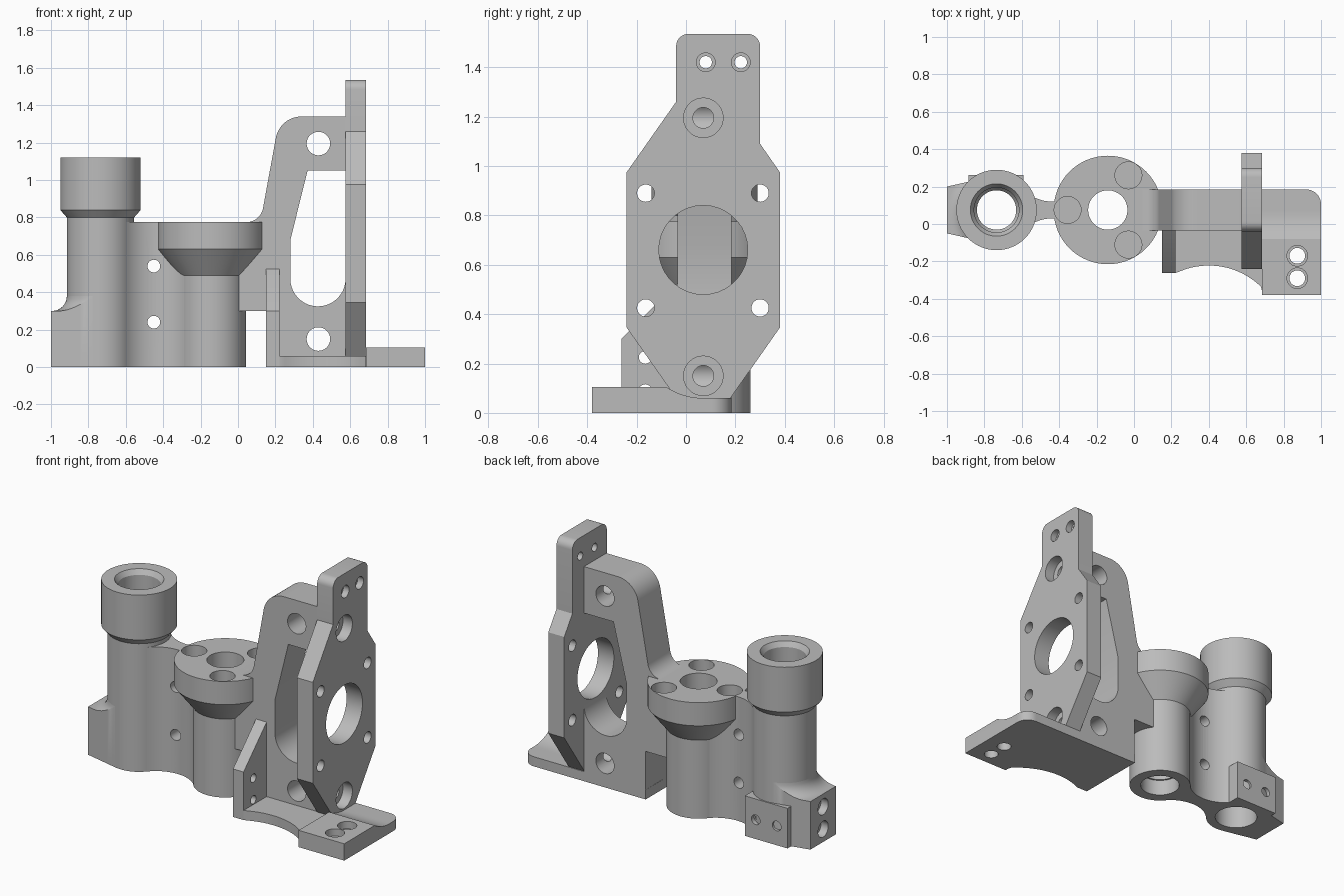
import bpy, bmesh
from math import sin, cos, pi, radians
from mathutils import Vector

cube = bpy.data.objects.get("Cube")
if cube:
    bpy.data.objects.remove(cube, do_unlink=True)

GREY = (0.5, 0.5, 0.5, 1)
grey = bpy.data.materials.new("plain grey")
grey.use_nodes = True
grey.diffuse_color = GREY
grey.node_tree.nodes["Principled BSDF"].inputs["Base Color"].default_value = GREY

ORDER = {"x": lambda a, b, t: (t, a, b),
         "y": lambda a, b, t: (a, t, b),
         "z": lambda a, b, t: (a, b, t)}
TOWER_X, NUT_X, MID_Y = -0.735, -0.14, 0.075


def finish(name, bm):
    bmesh.ops.recalc_face_normals(bm, faces=bm.faces)
    mesh = bpy.data.meshes.new(name)
    bm.to_mesh(mesh)
    bm.free()
    mesh.materials.append(grey)
    obj = bpy.data.objects.new(name, mesh)
    bpy.context.collection.objects.link(obj)
    return obj


def arc(cx, cy, r, start, end, n=12):
    angles = [radians(start + (end - start) * i / n) for i in range(n + 1)]
    return [(cx + r * cos(a), cy + r * sin(a)) for a in angles]


def prism(name, axis, outline, lo, hi):
    """Extrude a 2D outline along an axis."""
    bm = bmesh.new()
    ends = [[bm.verts.new(ORDER[axis](a, b, t)) for a, b in outline] for t in (lo, hi)]
    for end in ends:
        bm.faces.new(end)
    n = len(outline)
    for i in range(n):
        j = (i + 1) % n
        bm.faces.new((ends[0][i], ends[0][j], ends[1][j], ends[1][i]))
    return finish(name, bm)


def rect(a0, a1, b0, b1):
    return [(a0, b0), (a1, b0), (a1, b1), (a0, b1)]


def lathe(name, cx, cy, profile, n=64):
    """Revolve a closed (radius, z) profile about a vertical axis."""
    bm = bmesh.new()
    rings = [[bm.verts.new((cx + r * cos(2 * pi * k / n), cy + r * sin(2 * pi * k / n), z))
              for r, z in profile] for k in range(n)]
    m = len(profile)
    for k in range(n):
        a, b = rings[k], rings[(k + 1) % n]
        for i in range(m):
            j = (i + 1) % m
            bm.faces.new((a[i], a[j], b[j], b[i]))
    return finish(name, bm)


def drill(axis, a, b, *steps):
    """Cutters for a stepped hole; each step is (radius, from, to)."""
    return [prism("drill", axis, arc(a, b, r, 0, 360, 36)[:-1], lo, hi) for r, lo, hi in steps]


def cut(parts, cutters, operation="DIFFERENCE"):
    for obj in parts:
        for tool in cutters:
            mod = obj.modifiers.new("cut", "BOOLEAN")
            mod.operation, mod.solver, mod.object = operation, "EXACT", tool
        bpy.context.view_layer.update()
        graph = bpy.context.evaluated_depsgraph_get()
        mesh = bpy.data.meshes.new_from_object(obj.evaluated_get(graph))
        obj.modifiers.clear()
        obj.data = mesh
    for tool in cutters:
        bpy.data.objects.remove(tool, do_unlink=True)


# Rod tower with collar and stepped bore
tower = lathe("rod_tower", TOWER_X, MID_Y, [
    (0.18, 0), (0.18, 0.80), (0.215, 0.84), (0.215, 1.12), (0.14, 1.12), (0.12, 1.09),
    (0.12, 0.8), (0.105, 0.78), (0.105, 0.72), (0.125, 0.7), (0.125, 0)])

# Nut holder with flared flange
nut = lathe("nut_holder", NUT_X, MID_Y, [
    (0.182, 0), (0.182, 0.49), (0.29, 0.63), (0.29, 0.775), (0.105, 0.775),
    (0.105, 0.1), (0.115, 0.1), (0.115, 0)])

# Waisted web, tangent to both cylinders
mid_x = (TOWER_X + NUT_X) / 2
web = prism("web", "z", arc(mid_x, MID_Y + 0.26, 0.215, 221.2, 318.8, 18)
            + arc(mid_x, MID_Y - 0.26, 0.215, 41.2, 138.8, 18), 0, 0.775)
for z in (0.24, 0.54):
    cut([web], drill("y", -0.45, z, (0.034, -0.3, 0.4), (0.045, -0.3, 0.02), (0.045, 0.13, 0.4)))

# Flange screw pockets
for x, y in ((-0.03, 0.26), (-0.03, -0.11), (-0.355, MID_Y)):
    cut([nut, web], drill("z", x, y, (0.072, 0.66, 0.9)))

# Tower foot: tapered block with a fillet into the tower
foot = lathe("tower_foot", TOWER_X, MID_Y, [(0.15, 0), (0.4, 0), (0.4, 0.3)]
             + arc(0.26, 0.38, 0.08, 270, 180, 8) + [(0.15, 0.38)])
cut([foot], [prism("foot_plan", "z", [(-1, -0.05), (-1, 0.2), (-0.779, 0.25), (-0.779, -0.1)],
                   -0.1, 0.6)], "INTERSECT")
for z in (0.08, 0.22):
    cut([foot], drill("x", MID_Y, z, (0.05, -1.1, -0.95), (0.028, -1.1, -0.89)))

# Rear switch block
block = prism("rear_block", "y", rect(-0.885, -0.59, 0, 0.25), 0.15, 0.262)
cut([block], drill("z", TOWER_X, MID_Y, (0.15, -0.1, 0.5)))
for x in (-0.81, -0.665):
    cut([block], drill("y", x, 0.12, (0.03, 0.235, 0.4), (0.02, 0.2, 0.4)))

# Upright bracket with tall window
bracket = prism("bracket", "y", [(0, 0.3), (0.15, 0.3), (0.15, 0), (0.575, 0), (0.575, 1.34)]
                + arc(0.34, 1.2, 0.14, 90, 169) + arc(0.045, 0.865, 0.09, -11, -90)
                + [(0, 0.775)], -0.035, 0.185)
cut([bracket], [prism("window", "y", arc(0.4275, 0.472, 0.1475, 180, 360, 20)
                      + [(0.6, 0.472), (0.6, 1.05), (0.372, 1.05), (0.28, 0.68)], -0.2, 0.4)])

# Motor plate
plate = prism("motor_plate", "x", [
    (-0.24, 0.975), (-0.24, 0.345), (-0.04, 0.06), (0.18, 0.06), (0.38, 0.345),
    (0.38, 0.975), (0.30, 1.09)] + arc(0.25, 1.485, 0.05, 0, 90, 8)
    + arc(0.01, 1.485, 0.05, 90, 180, 8) + [(-0.04, 1.26)], 0.575, 0.685)
cut([plate], drill("x", 0.07, 0.66, (0.18, 0.4, 0.8)))
for y in (-0.163, 0.30):
    for z in (0.425, 0.89):
        cut([plate], drill("x", y, z, (0.035, 0.5, 0.8)))
for y in (0.08, 0.222):
    cut([plate], drill("x", y, 1.42, (0.025, 0.5, 0.8), (0.038, 0.645, 0.8)))

# Clamp screws through the plate, and cross holes in the bracket
for z in (0.15, 1.195):
    cut([plate, bracket], drill("x", 0.07, z, (0.08, 0.62, 0.8), (0.042, 0.43, 0.8)))
    cut([bracket], drill("y", 0.43, z, (0.063, -0.2, 0.4)))

# Side ear on the front of the bracket
ear = prism("ear", "x", [(-0.262, 0), (0, 0), (0, 0.55), (-0.035, 0.525), (-0.262, 0.3)],
            0.149, 0.222)
for z in (0.09, 0.225):
    cut([ear], drill("x", -0.165, z, (0.026, 0, 0.4)))

# Base with scooped front edge
base = prism("base", "z", [(0.149, 0.185), (0.149, -0.262), (0.222, -0.262)]
             + arc(0.40, -0.622, 0.40, 112, 46, 16) + [(0.69, -0.375), (0.69, 0.185)], 0, 0.06)

# Foot pad with relief under the lower clamp screw
pad = prism("pad", "x", [(-0.38, 0), (0.185, 0), (0.185, 0.06)]
            + arc(0.07, 0.332, 0.272, 270, 236.6, 8) + [(-0.38, 0.105)], 0.685, 1)
cut([pad], [prism("corner", "z", [(1.01, 0.195), (0.92, 0.195)]
                  + arc(0.92, 0.105, 0.08, 90, 0) + [(1.01, 0.105)], -0.1, 0.2)])
for y in (-0.17, -0.29):
    cut([pad], drill("z", 0.873, y, (0.042, -0.1, 0.3), (0.055, 0.06, 0.3)))

# Smooth the round surfaces, keeping edges sharp
bpy.ops.object.select_all(action="DESELECT")
for obj in (tower, nut, web, foot, block, bracket, plate, ear, base, pad):
    obj.select_set(True)
bpy.context.view_layer.objects.active = tower
bpy.ops.object.shade_smooth_by_angle(angle=radians(25))
